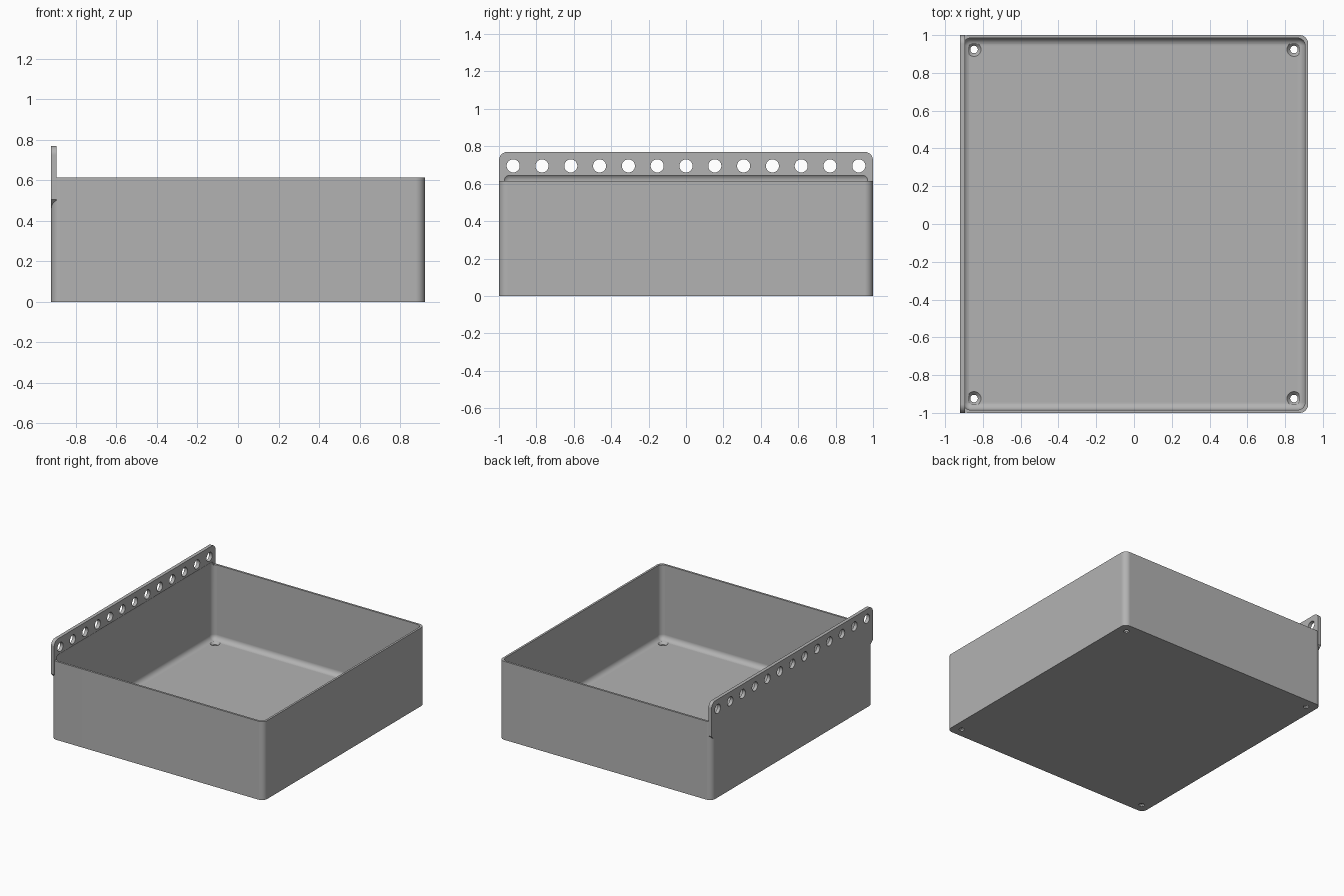
import bpy, bmesh, math
from mathutils import Matrix

cube = bpy.data.objects.get("Cube")
if cube:
    bpy.data.objects.remove(cube, do_unlink=True)

HALF_X, HALF_Y, RIM = 0.922, 1.0, 0.615
WALL, FLOOR, FILLET = 0.016, 0.03, 0.04
STRIP_IN = -0.895
STRIP_TOP = 0.77

grey = bpy.data.materials.new("plain_grey")
grey.use_nodes = True
grey.diffuse_color = (0.45, 0.45, 0.45, 1)
grey.node_tree.nodes["Principled BSDF"].inputs["Base Color"].default_value = (0.45, 0.45, 0.45, 1)


def make_object(name, bm):
    bmesh.ops.recalc_face_normals(bm, faces=bm.faces)
    mesh = bpy.data.meshes.new(name)
    bm.to_mesh(mesh)
    bm.free()
    mesh.materials.append(grey)
    obj = bpy.data.objects.new(name, mesh)
    bpy.context.collection.objects.link(obj)
    return obj


def rounded_box(name, low, high, radius, upright_only):
    """Box between two corners with its upright or all edges rounded."""
    bm = bmesh.new()
    bmesh.ops.create_cube(bm, size=1)
    for v in bm.verts:
        v.co = [h if c > 0 else l for c, l, h in zip(v.co, low, high)]
    edges = [e for e in bm.edges if not upright_only
             or abs(e.verts[0].co.z - e.verts[1].co.z) > radius]
    bmesh.ops.bevel(bm, geom=edges, offset=radius, segments=8, profile=0.5, affect='EDGES')
    return make_object(name, bm)


def add_cone(bm, r_low, r_high, depth, matrix):
    bmesh.ops.create_cone(bm, cap_ends=True, segments=32, radius1=r_low,
                          radius2=r_high, depth=depth, matrix=matrix)


def combine(target, other, operation):
    mod = target.modifiers.new("combine", 'BOOLEAN')
    mod.operation, mod.solver, mod.object = operation, 'EXACT', other
    bpy.context.view_layer.objects.active = target
    bpy.ops.object.modifier_apply(modifier=mod.name)
    bpy.data.objects.remove(other, do_unlink=True)


# Outer body
tray = rounded_box("storage_tray", (-HALF_X, -HALF_Y, 0), (HALF_X, HALF_Y, RIM), 0.045, True)

# Hanging strip: rounded top corners, sloped lower ends
radius = 0.045
half = [(0.95, 0.455), (1.0, 0.505)]
for i in range(9):
    a = i / 8 * math.pi / 2
    half.append((HALF_Y - radius + radius * math.cos(a), STRIP_TOP - radius + radius * math.sin(a)))
outline = half + [(-y, z) for y, z in reversed(half)]
bm = bmesh.new()
face = bm.faces.new([bm.verts.new((-HALF_X, y, z)) for y, z in outline])
extruded = bmesh.ops.extrude_face_region(bm, geom=[face])["geom"]
bmesh.ops.translate(bm, vec=(STRIP_IN + HALF_X, 0, 0),
                    verts=[g for g in extruded if isinstance(g, bmesh.types.BMVert)])
combine(tray, make_object("hanging_strip", bm), 'UNION')

# Rounded cavity, reaching slightly up into the strip
cavity = rounded_box("cavity_cutter", (-HALF_X + WALL, -HALF_Y + WALL, FLOOR),
                     (HALF_X - WALL, HALF_Y - WALL, 0.657), FILLET, False)
combine(tray, cavity, 'DIFFERENCE')

# Row of round holes through the strip
bm = bmesh.new()
for i in range(-6, 7):
    place = Matrix.Translation((-HALF_X, i * 0.154, 0.695)) @ Matrix.Rotation(math.pi / 2, 4, 'Y')
    add_cone(bm, 0.035, 0.035, 0.2, place)
combine(tray, make_object("strip_hole_cutter", bm), 'DIFFERENCE')

# Countersunk screw holes in the floor corners
shaft, sink = bmesh.new(), bmesh.new()
for x in (-0.847, 0.847):
    for y in (-0.924, 0.924):
        add_cone(shaft, 0.02, 0.02, 0.2, Matrix.Translation((x, y, 0)))
        add_cone(sink, 0.02, 0.038, 0.02, Matrix.Translation((x, y, FLOOR - 0.009)))
combine(tray, make_object("screw_shaft_cutter", shaft), 'DIFFERENCE')
combine(tray, make_object("countersink_cutter", sink), 'DIFFERENCE')

# Smooth rounded faces, crisp edges
bpy.ops.object.select_all(action='DESELECT')
tray.select_set(True)
bpy.context.view_layer.objects.active = tray
bpy.ops.object.shade_smooth_by_angle(angle=math.radians(30))
weighted = tray.modifiers.new("even_shading", 'WEIGHTED_NORMAL')
weighted.keep_sharp = True
